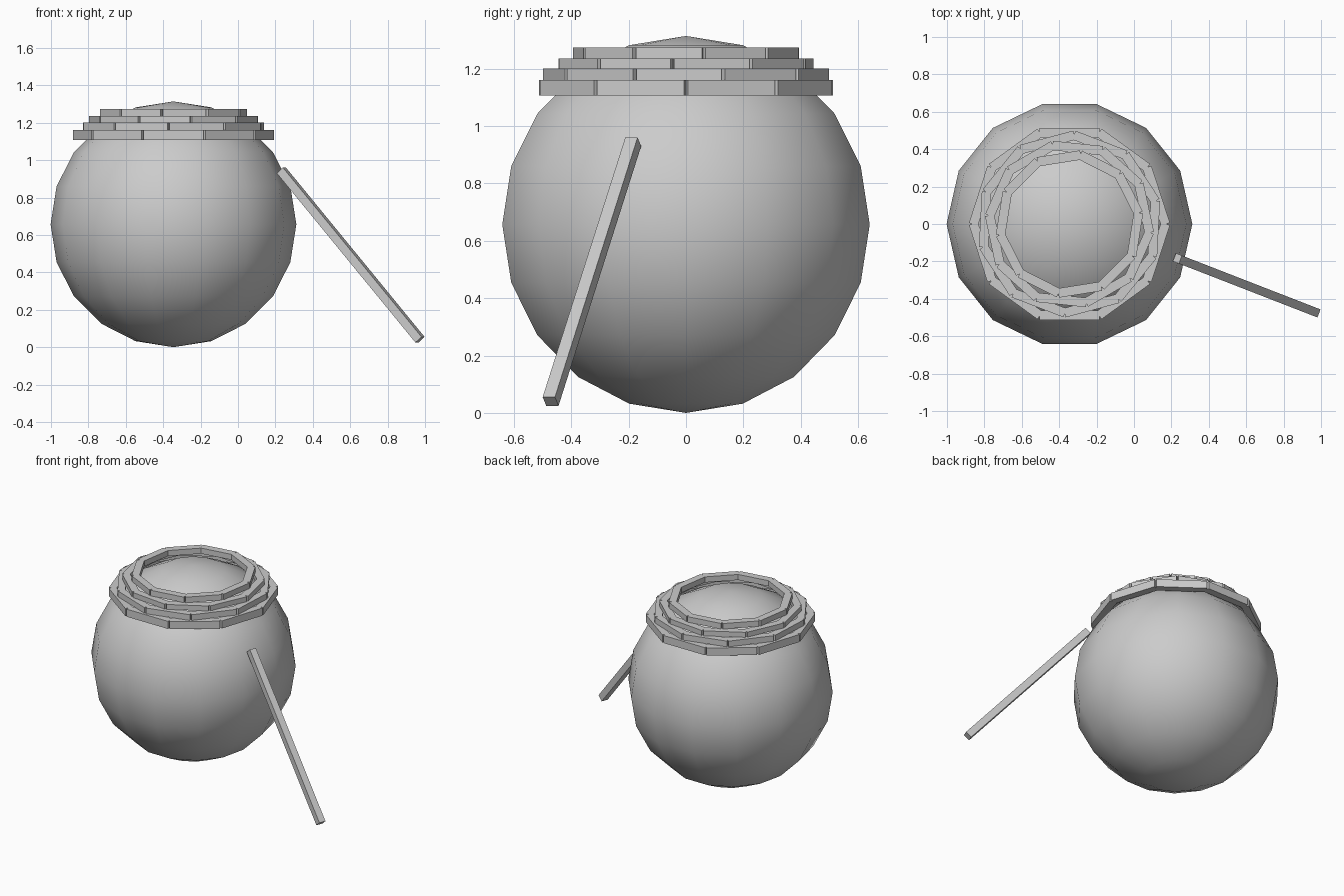
import bpy, bmesh, math
from mathutils import Matrix, Vector

if "Cube" in bpy.data.objects:
    bpy.data.objects.remove(bpy.data.objects["Cube"])

grey = bpy.data.materials.new("light_grey")
grey.diffuse_color = (0.6, 0.6, 0.6, 1)
grey.use_nodes = True
grey.node_tree.nodes["Principled BSDF"].inputs["Base Color"].default_value = grey.diffuse_color

CX = -0.345                      # centre line of the round body


def finish(name, bm, smooth=False):
    bmesh.ops.recalc_face_normals(bm, faces=bm.faces)
    for f in bm.faces:
        f.smooth = smooth
    me = bpy.data.meshes.new(name)
    bm.to_mesh(me)
    bm.free()
    me.materials.append(grey)
    ob = bpy.data.objects.new(name, me)
    bpy.context.collection.objects.link(ob)
    return ob


# round body: sphere of 14 sides and 10 bands, a corner on the x axis
def body(radius, sides, bands):
    bm = bmesh.new()
    centre = Vector((CX, 0, radius))
    top = bm.verts.new(centre + Vector((0, 0, radius)))
    bottom = bm.verts.new(centre - Vector((0, 0, radius)))
    rings = []
    for j in range(1, bands):
        p = math.pi * j / bands
        rings.append([bm.verts.new(centre + radius * Vector((
            math.sin(p) * math.cos(math.tau * i / sides),
            math.sin(p) * math.sin(math.tau * i / sides),
            math.cos(p)))) for i in range(sides)])
    for i in range(sides):
        k = (i + 1) % sides
        bm.faces.new((top, rings[0][i], rings[0][k]))
        bm.faces.new((bottom, rings[-1][k], rings[-1][i]))
        for a, b in zip(rings, rings[1:]):
            bm.faces.new((a[i], b[i], b[k], a[k]))
    return finish("round_body", bm, True)


body(0.657, 14, 10)


# stacked rings of ten blocks, each ring turned 15 degrees further
def block_ring(name, outer, z0, z1, turn, depth=0.05, count=10):
    bm = bmesh.new()
    length = 2 * (outer - 0.02) * math.tan(math.pi / count)
    for i in range(count):
        ang = math.radians(turn) + math.tau * (i + 0.5) / count
        m = (Matrix.Translation((CX, 0, (z0 + z1) / 2))
             @ Matrix.Rotation(ang, 4, 'Z')
             @ Matrix.Translation((outer - depth / 2, 0, 0))
             @ Matrix.Diagonal((depth, length, z1 - z0, 1)))
        bmesh.ops.create_cube(bm, size=1, matrix=m)
    return finish(name, bm)


heights = (1.107, 1.16, 1.2, 1.235, 1.274)
for n, outer in enumerate((0.513, 0.477, 0.433, 0.38)):
    block_ring(f"block_ring_{n + 1}", outer, heights[n], heights[n + 1], 15 * n)


# leaning square stick
a, b = Vector((0.232, -0.184, 0.945)), Vector((0.973, -0.472, 0.04))
d = (b - a).normalized()
side = Vector((0, 0, 1)).cross(d).normalized()
up = d.cross(side)
rot = Matrix((d, side, up)).transposed().to_4x4()
bm = bmesh.new()
bmesh.ops.create_cube(bm, size=1, matrix=Matrix.Translation((a + b) / 2) @ rot
                      @ Matrix.Diagonal(((b - a).length, 0.046, 0.046, 1)))
finish("leaning_stick", bm)
